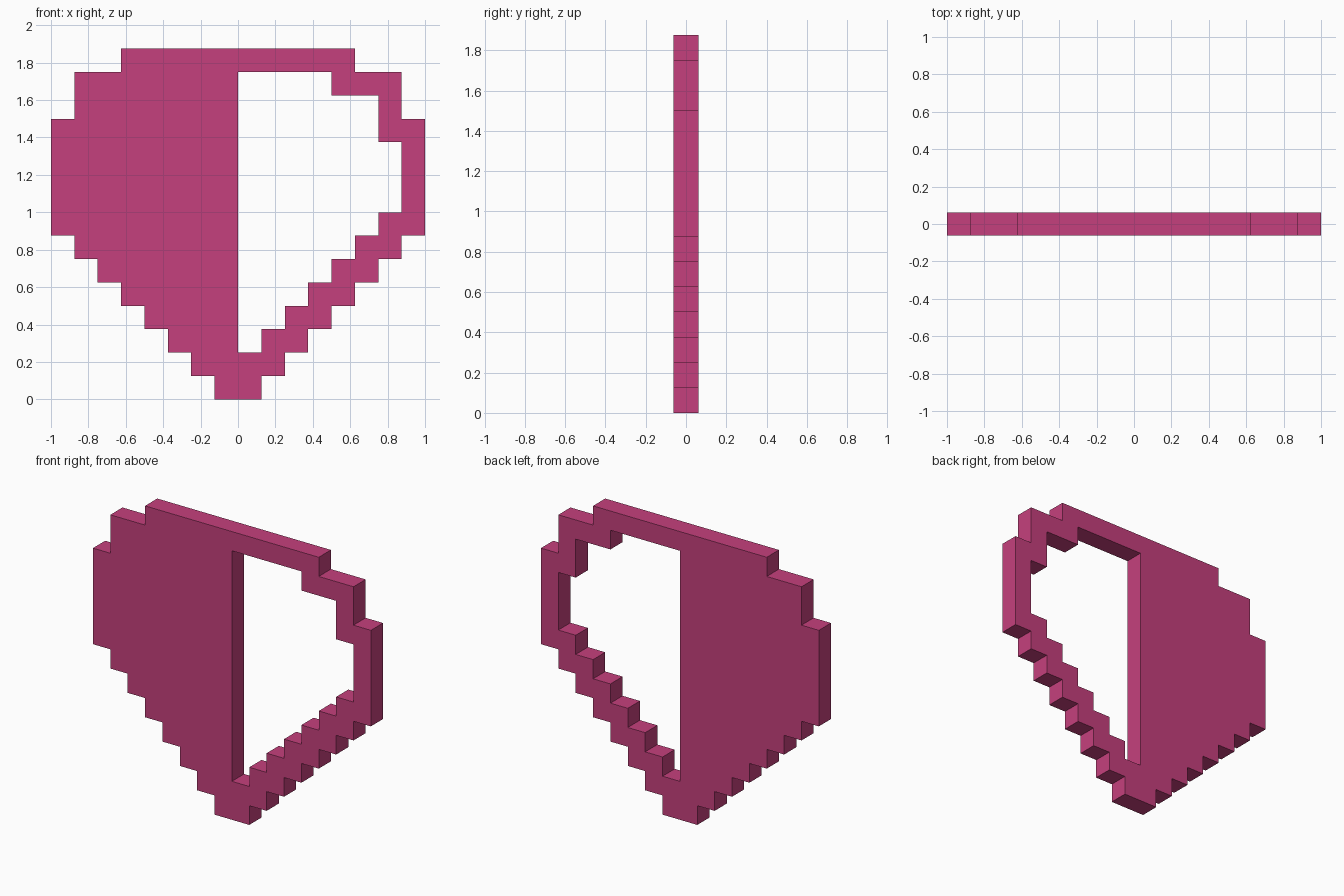
import bpy
import math

if "Cube" in bpy.data.objects:
    bpy.data.objects.remove(bpy.data.objects["Cube"])

U = 0.125  # pixel size

# Half-width of the silhouette and of the right-hand opening, per pixel row from the bottom
OUTER = [1, 2, 3, 4, 5, 6, 7, 8, 8, 8, 8, 8, 7, 7, 5]
HOLE = [1, 2, 3, 4, 5, 6, 7, 7, 7, 6, 6, 4]
HOLE_START = 2


def stepped_side(widths, first_row=0):
    """Right-hand stair profile, bottom to top, without repeated corners."""
    pts = []
    for i, w in enumerate(widths):
        z = first_row + i
        if i and widths[i - 1] == w:
            pts.pop()
        else:
            pts.append((w * U, z * U))
        pts.append((w * U, (z + 1) * U))
    return pts


def add_loop(curve, pts):
    spline = curve.splines.new('POLY')
    spline.points.add(len(pts) - 1)
    for p, (x, z) in zip(spline.points, pts):
        p.co = (x, z, 0, 1)
    spline.use_cyclic_u = True


curve = bpy.data.curves.new("pixel_gem", 'CURVE')
curve.dimensions = '2D'
curve.fill_mode = 'BOTH'
curve.extrude = U / 2

# Mirrored outer silhouette
right = stepped_side(OUTER)
add_loop(curve, right + [(-x, z) for x, z in reversed(right)])

# Opening in the right half
top = HOLE_START + len(HOLE)
add_loop(curve, [(0, HOLE_START * U)] + stepped_side(HOLE, HOLE_START) + [(0, top * U)])

# Stand the plate upright and turn it into a mesh
gem = bpy.data.objects.new("pixel_gem", curve)
bpy.context.collection.objects.link(gem)
gem.rotation_euler.x = math.pi / 2
bpy.context.view_layer.objects.active = gem
gem.select_set(True)
bpy.ops.object.convert(target='MESH')
bpy.ops.object.transform_apply(location=False, rotation=True, scale=False)
for poly in gem.data.polygons:
    poly.use_smooth = False

# Single flat colour
pink = bpy.data.materials.new("raspberry_pink")
pink.diffuse_color = (0.558, 0.051, 0.205, 1)
pink.use_nodes = True
pink.node_tree.nodes["Principled BSDF"].inputs["Base Color"].default_value = pink.diffuse_color
gem.data.materials.clear()
gem.data.materials.append(pink)
